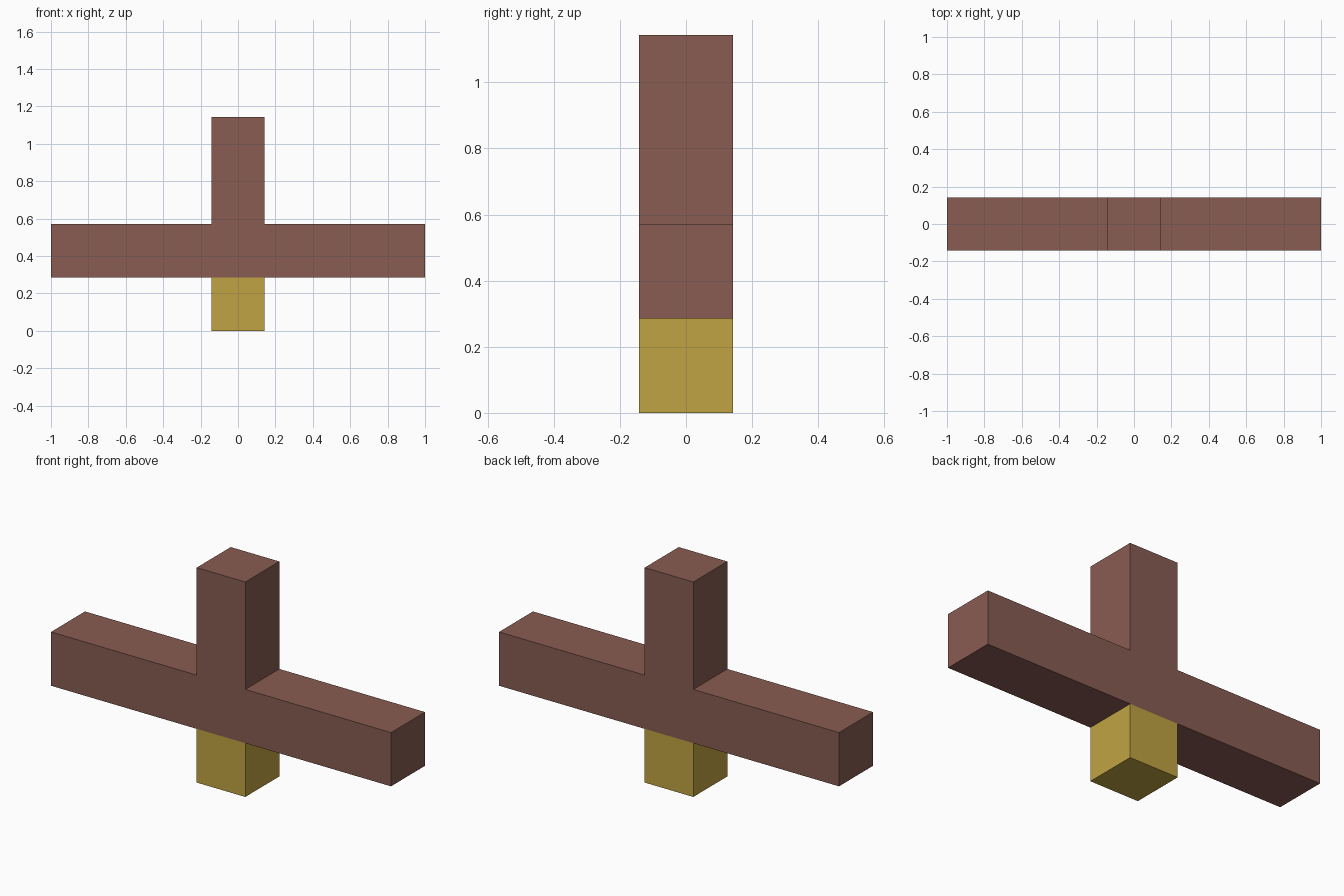
import bpy
import bmesh

if "Cube" in bpy.data.objects:
    bpy.data.objects.remove(bpy.data.objects["Cube"], do_unlink=True)

UNIT = 2 / 7        # square section of every beam
HALF = UNIT / 2


def material(name, colour):
    mat = bpy.data.materials.new(name)
    mat.use_nodes = True
    mat.diffuse_color = colour
    mat.node_tree.nodes["Principled BSDF"].inputs["Base Color"].default_value = colour
    return mat


def extruded(name, profile, mat):
    """Extrude a closed x-z outline through the thickness in y."""
    bm = bmesh.new()
    face = bm.faces.new([bm.verts.new((x, -HALF, z)) for x, z in profile])
    new = bmesh.ops.extrude_face_region(bm, geom=[face])["geom"]
    verts = [v for v in new if isinstance(v, bmesh.types.BMVert)]
    bmesh.ops.translate(bm, verts=verts, vec=(0, UNIT, 0))
    bmesh.ops.recalc_face_normals(bm, faces=bm.faces)
    mesh = bpy.data.meshes.new(name)
    bm.to_mesh(mesh)
    bm.free()
    mesh.materials.append(mat)
    obj = bpy.data.objects.new(name, mesh)
    bpy.context.collection.objects.link(obj)
    return obj


brown = material("brown", (0.246, 0.107, 0.084, 1))
yellow = material("mustard yellow", (0.527, 0.371, 0.054, 1))

# Crossbar and upright as one continuous body, mirrored outline
right_side = [(1, UNIT), (1, 2 * UNIT), (HALF, 2 * UNIT), (HALF, 4 * UNIT)]
left_side = [(-x, z) for x, z in reversed(right_side)]
extruded("crossbar_and_upright", right_side + left_side, brown)

# Block below the crossbar
extruded("lower_block", [(-HALF, 0), (HALF, 0), (HALF, UNIT), (-HALF, UNIT)], yellow)
